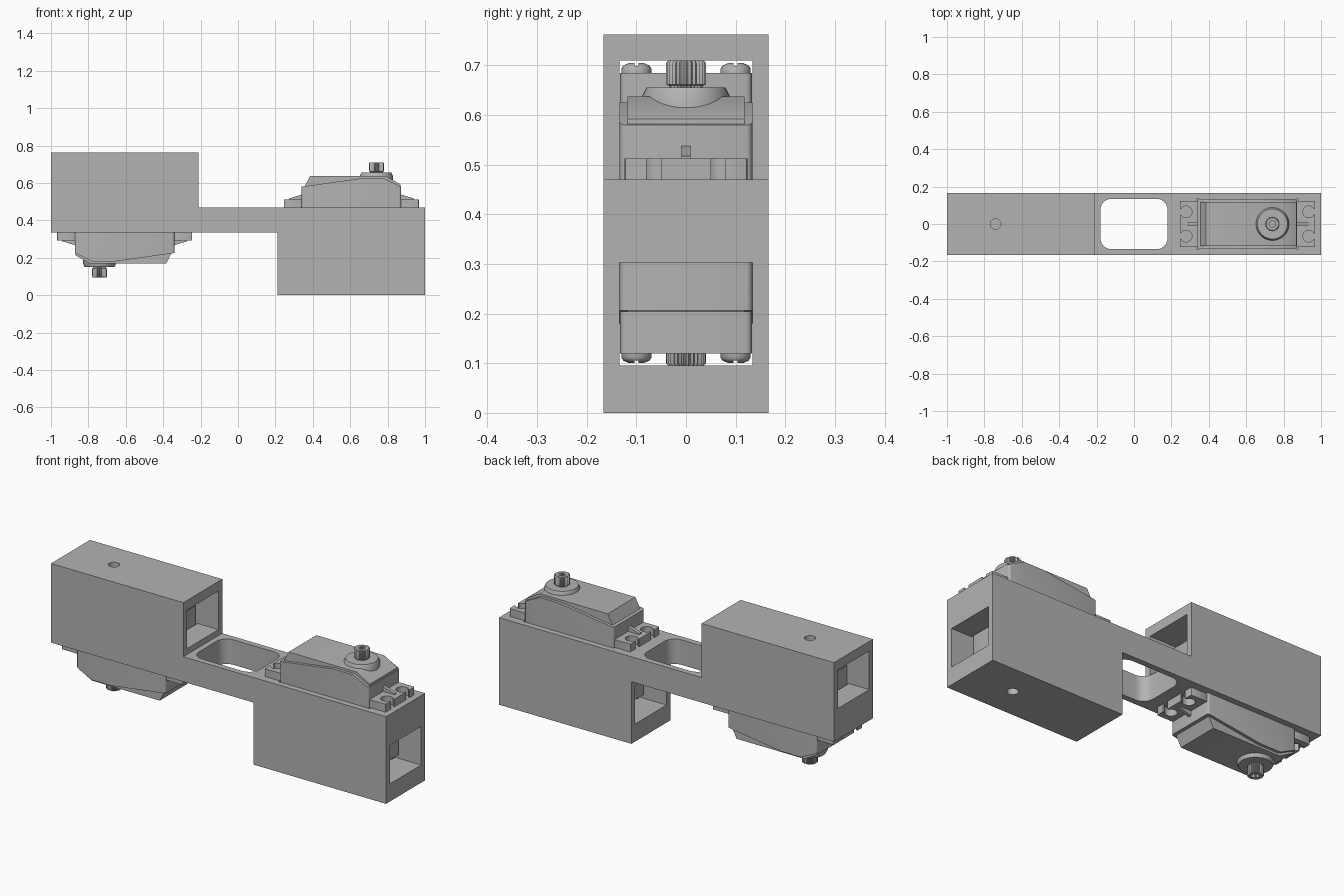
import bpy, bmesh, math
from mathutils import Matrix, Vector

cube = bpy.data.objects.get("Cube")
if cube:
    bpy.data.objects.remove(cube)

grey = bpy.data.materials.new("plain_grey")
grey.use_nodes = True
COLOUR = (0.45, 0.45, 0.45, 1)
grey.diffuse_color = COLOUR
grey.node_tree.nodes["Principled BSDF"].inputs["Base Color"].default_value = COLOUR


def finish(bm, name):
    bmesh.ops.recalc_face_normals(bm, faces=bm.faces)
    mesh = bpy.data.meshes.new(name)
    bm.to_mesh(mesh)
    bm.free()
    mesh.materials.append(grey)
    obj = bpy.data.objects.new(name, mesh)
    bpy.context.collection.objects.link(obj)
    return obj


def prism(name, profile, half_width, y=0):
    """Extrude an x-z outline along y."""
    bm = bmesh.new()
    face = bm.faces.new([bm.verts.new((x, y - half_width, z)) for x, z in profile])
    new = bmesh.ops.extrude_face_region(bm, geom=[face])["geom"]
    verts = [g for g in new if isinstance(g, bmesh.types.BMVert)]
    bmesh.ops.translate(bm, verts=verts, vec=(0, 2 * half_width, 0))
    return finish(bm, name)


def box(name, x0, x1, z0, z1, half_width, y=0):
    return prism(name, [(x0, z0), (x1, z0), (x1, z1), (x0, z1)], half_width, y)


def lathe(name, profile, x, y, seg=32, tooth=1.0):
    """Spin a radius-height profile; alternate columns shrink for teeth."""
    bm = bmesh.new()
    columns = []
    for i in range(seg):
        a = math.tau * i / seg
        k = tooth if i % 2 else 1
        columns.append([bm.verts.new((x + r * k * math.cos(a), y + r * k * math.sin(a), z))
                        for r, z in profile])
    for i in range(seg):
        a, b = columns[i], columns[(i + 1) % seg]
        for j in range(len(profile) - 1):
            bm.faces.new((a[j], b[j], b[j + 1], a[j + 1]))
    for j in (0, -1):
        bm.faces.new([c[j] for c in columns])
    return finish(bm, name)


def activate(obj):
    bpy.ops.object.select_all(action='DESELECT')
    bpy.context.view_layer.objects.active = obj
    obj.select_set(True)


def cut(obj, cutters):
    activate(obj)
    for cutter in cutters:
        mod = obj.modifiers.new("cut", 'BOOLEAN')
        mod.operation = 'DIFFERENCE'
        mod.solver = 'EXACT'
        mod.object = cutter
        bpy.ops.object.modifier_apply(modifier=mod.name)
        bpy.data.objects.remove(cutter)


def bevel_edges(obj, axis, width, segments=3):
    """Round the edges that run along one axis."""
    bm = bmesh.new()
    bm.from_mesh(obj.data)
    edges = [e for e in bm.edges
             if abs((e.verts[0].co - e.verts[1].co).normalized()[axis]) > 0.99]
    bmesh.ops.bevel(bm, geom=edges, offset=width, segments=segments,
                    affect='EDGES', profile=0.5)
    bm.to_mesh(obj.data)
    bm.free()
    return obj


def smooth(obj):
    activate(obj)
    bpy.ops.object.shade_smooth_by_angle(angle=math.radians(35))


# Half turn about y that carries the right-hand unit onto the other end
FACE, BACK = 0.47, 0.335
FLIP = Matrix.Translation((0, 0, FACE + BACK)) @ Matrix.Rotation(math.pi, 4, 'Y')

# Bracket: two offset housings joined by a thin web
bracket = prism("bracket", [
    (0.21, 0), (1, 0), (1, FACE), (-0.21, FACE), (-0.21, 0.762),
    (-1, 0.762), (-1, BACK), (0.21, BACK)], 0.166)

slot = bevel_edges(box("slot_cutter", -0.18, 0.18, 0.2, 0.6, 0.135), 2, 0.06, 6)
cutters = [slot]
for matrix in (Matrix(), FLIP):
    unit = [box("pocket_cutter", 0.335, 0.878, 0.096, 0.55, 0.1345),
            box("window_cutter", 0.19, 1.1, 0.095, 0.303, 0.1335),
            lathe("hole_cutter", [(0.028, -0.1), (0.028, 0.2)], 0.74, 0)]
    for c in unit:
        c.data.transform(matrix)
    cutters += unit
cut(bracket, cutters)
smooth(bracket)

# Servo case, with a sloping hump towards the shaft
X0, X1 = 0.34, 0.872
parts = []
case = prism("servo_case", [
    (X0, 0.206), (X1, 0.206), (X1, 0.58), (0.78, 0.625), (0.66, 0.625), (X0, 0.58)], 0.1335)
parts.append(bevel_edges(case, 2, 0.012))
lower = box("servo_lower_case", X0, X1, 0.12, 0.204, 0.1325)
parts.append(bevel_edges(lower, 2, 0.012))

# Narrower lid and shaft boss
parts.append(prism("servo_lid", [
    (0.35, 0.57), (0.385, 0.637), (0.79, 0.637), (X1 - 0.003, 0.592), (X1 - 0.003, 0.57)], 0.118))
parts.append(lathe("shaft_boss", [(0.09, 0.6), (0.088, 0.638), (0.08, 0.655)], 0.74, 0, 40))

# Toothed output shaft with a screw hole in its end
parts.append(lathe("output_shaft", [
    (0.034, 0.65), (0.034, 0.659), (0.04, 0.662), (0.04, 0.705), (0.036, 0.71),
    (0.018, 0.71), (0.018, 0.68)], 0.74, 0, 50, 0.88))

# Mounting ears with open screw slots and a central rib
for side, inner, outer in (("inner", X0 + 0.01, 0.245), ("outer", X1 - 0.01, 0.968)):
    d = 1 if outer > inner else -1
    ear = box(side + "_mounting_ear", inner, outer, FACE, 0.512, 0.124)
    bevel_edges(ear, 2, 0.006, 2)
    holes = []
    for y in (-0.065, 0.065):
        holes.append(lathe("ear_hole_cutter", [(0.031, 0.4), (0.031, 0.6)],
                           outer - d * 0.034, y, 24))
        holes.append(box("ear_slot_cutter", outer - d * 0.03, outer + d * 0.03,
                         0.41, 0.59, 0.015, y))
    cut(ear, holes)
    parts.append(ear)
    parts.append(prism(side + "_ear_rib", [
        (inner, 0.505), (outer - d * 0.028, 0.505), (outer - d * 0.028, 0.517),
        (inner, 0.541)], 0.009))

# Case screws on the underside
for sx, x in (("inner", X0 + 0.04), ("outer", X1 - 0.04)):
    for sy, y in (("front", -0.1), ("back", 0.1)):
        screw = lathe(f"{sx}_{sy}_case_screw", [
            (0.03, 0.122), (0.03, 0.111), (0.026, 0.105), (0.014, 0.1)], x, y, 24)
        cut(screw, [box("screw_slot_cutter", x - 0.05, x + 0.05, 0.09, 0.106, 0.004, y)])
        parts.append(screw)

# Second servo, turned over at the other end
for part in parts:
    smooth(part)
    twin = part.copy()
    twin.name = "opposite_" + part.name
    twin.matrix_world = FLIP
    bpy.context.collection.objects.link(twin)
